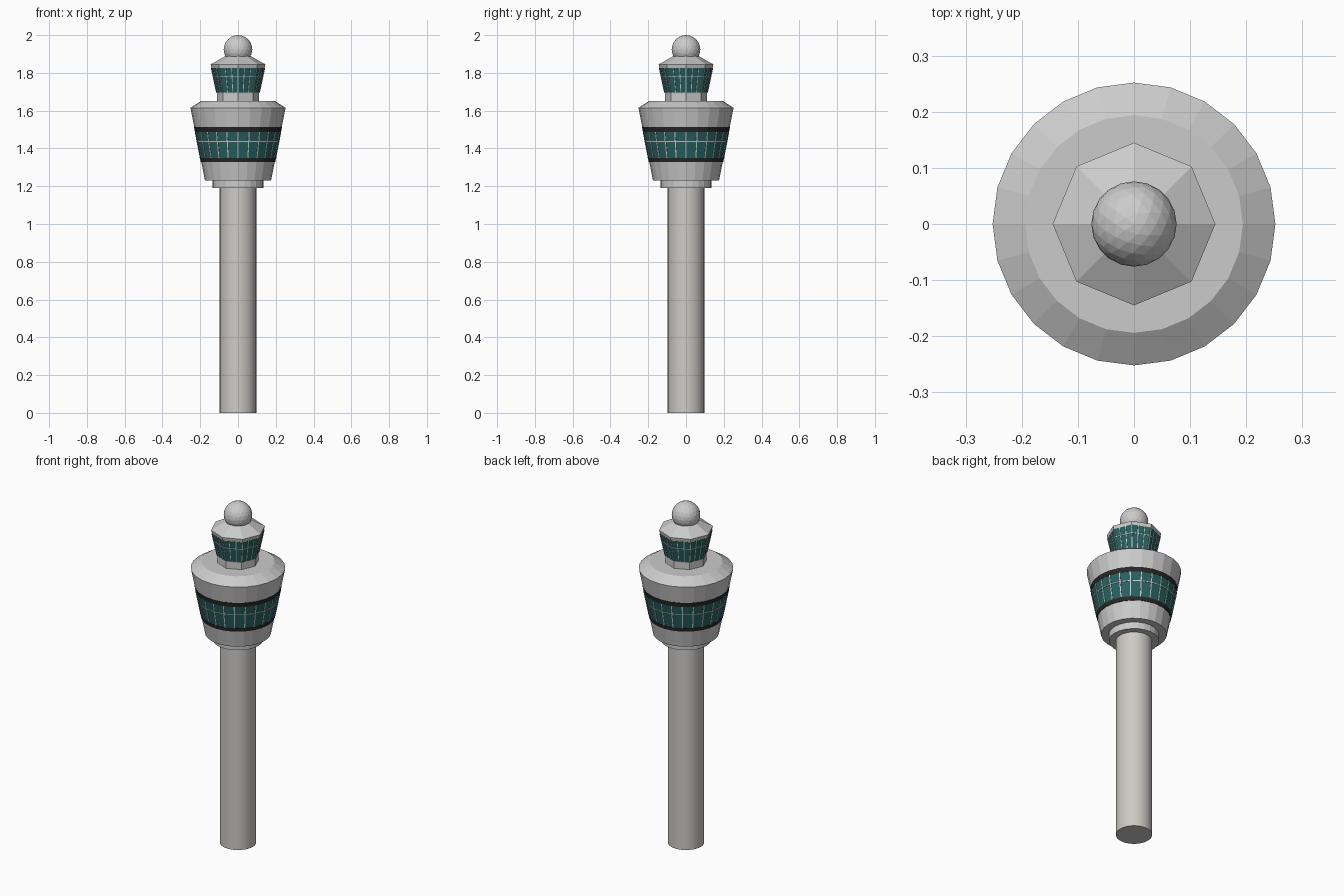
import bpy, bmesh, math
from mathutils import Vector

if "Cube" in bpy.data.objects:
    bpy.data.objects.remove(bpy.data.objects["Cube"])


def material(name, rgb):
    m = bpy.data.materials.new(name)
    m.diffuse_color = (*rgb, 1)
    m.use_nodes = True
    m.node_tree.nodes["Principled BSDF"].inputs["Base Color"].default_value = m.diffuse_color
    return m


TEAL = material("teal_glass", (0.02, 0.12, 0.12))
BLACK = material("dark_trim", (0.02, 0.02, 0.02))
CONCRETE = material("warm_concrete", (0.62, 0.59, 0.56))


def finish(name, bm, mat=None):
    bmesh.ops.recalc_face_normals(bm, faces=bm.faces)
    me = bpy.data.meshes.new(name)
    bm.to_mesh(me)
    bm.free()
    ob = bpy.data.objects.new(name, me)
    bpy.context.collection.objects.link(ob)
    if mat:
        me.materials.append(mat)
    return ob


def lathe(name, profile, sides, mat=None, caps=True):
    """Revolve (radius, z) points, with a vertex on each axis."""
    bm = bmesh.new()
    rings = [[bm.verts.new((r * math.sin(a), r * math.cos(a), z))
              for a in (math.tau * i / sides for i in range(sides))]
             for r, z in profile]
    pairs = list(zip(rings, rings[1:]))
    if not caps:
        pairs.append((rings[-1], rings[0]))
    for lo, hi in pairs:
        for i in range(sides):
            j = (i + 1) % sides
            bm.faces.new((lo[i], lo[j], hi[j], hi[i]))
    if caps:
        bm.faces.new(rings[0])
        bm.faces.new(rings[-1])
    return finish(name, bm, mat)


def band(name, r0, z0, r1, z1, sides, out, mat=None):
    """Closed thin ring lying on a sloping wall."""
    return lathe(name, [(r0 - 0.004, z0), (r0 + out, z0), (r1 + out, z1), (r1 - 0.004, z1)],
                 sides, mat, caps=False)


def on_polygon(r, z, sides, t):
    """Point on the wall at side position t (whole numbers are corners)."""
    i = math.floor(t)
    a, b = (Vector((r * math.sin(k * math.tau / sides), r * math.cos(k * math.tau / sides), z))
            for k in (i, i + 1))
    return a.lerp(b, t - i)


def mullions(name, radius, z0, z1, sides, panes, width, out):
    """Upright window bars following the sloping wall."""
    bm = bmesh.new()
    for k in range(sides * panes):
        t = k / panes
        ends = []
        for z in (z0, z1):
            p = on_polygon(radius(z), z, sides, t)
            radial = Vector((p.x, p.y, 0)).normalized()
            side = Vector((-radial.y, radial.x, 0)) * width / 2
            ends.append([bm.verts.new(p + radial * o + side * s)
                         for o, s in ((-0.004, -1), (out, -1), (out, 1), (-0.004, 1))])
        lo, hi = ends
        bm.faces.new(lo)
        bm.faces.new(hi)
        for i in range(4):
            j = (i + 1) % 4
            bm.faces.new((lo[i], lo[j], hi[j], hi[i]))
    return finish(name, bm)


def cab_r(z):
    return 0.175 + (z - 1.23) * 0.075 / 0.385


def top_r(z):
    return 0.112 + (z - 1.69) * 0.033 / 0.155


# Shaft and collar
shaft = lathe("shaft", [(0.097, 0), (0.097, 1.2)], 32, CONCRETE)
bpy.context.view_layer.objects.active = shaft
shaft.select_set(True)
bpy.ops.object.shade_smooth_by_angle()
lathe("collar", [(0.134, 1.19), (0.134, 1.235)], 24)

# Main cab, with a bevelled roof edge
lathe("main_cab", [(0.175, 1.23), (0.25 + 0.002, 1.615), (0.194, 1.652)], 24)

# Main cab glazing and dark trim
Z = (1.328, 1.35, 1.487, 1.513)
R = [cab_r(z) for z in Z]
band("lower_trim", R[0], Z[0], R[1], Z[1], 24, 0.003, BLACK)
band("main_windows", R[1], Z[1], R[2], Z[2], 24, 0.002, TEAL)
band("upper_trim", R[2], Z[2], R[3], Z[3], 24, 0.003, BLACK)
mullions("main_mullions", cab_r, Z[1], Z[2], 24, 1, 0.006, 0.004)
band("main_transom", cab_r(1.435), 1.435, cab_r(1.439), 1.439, 24, 0.004)

# Upper lookout on an octagonal plan
lathe("lookout", [(0.112, 1.645), (0.112, 1.69), (0.145, 1.845), (0.06, 1.893)], 8)
band("lookout_windows", top_r(1.695), 1.695, top_r(1.825), 1.825, 8, 0.001, TEAL)
mullions("lookout_mullions", top_r, 1.695, 1.825, 8, 3, 0.004, 0.003)
band("lookout_transom", top_r(1.778), 1.778, top_r(1.782), 1.782, 8, 0.003)

# Radar dome
bm = bmesh.new()
bmesh.ops.create_icosphere(bm, subdivisions=3, radius=0.076)
bmesh.ops.translate(bm, verts=bm.verts, vec=(0, 0, 1.924))
finish("radar_dome", bm)
